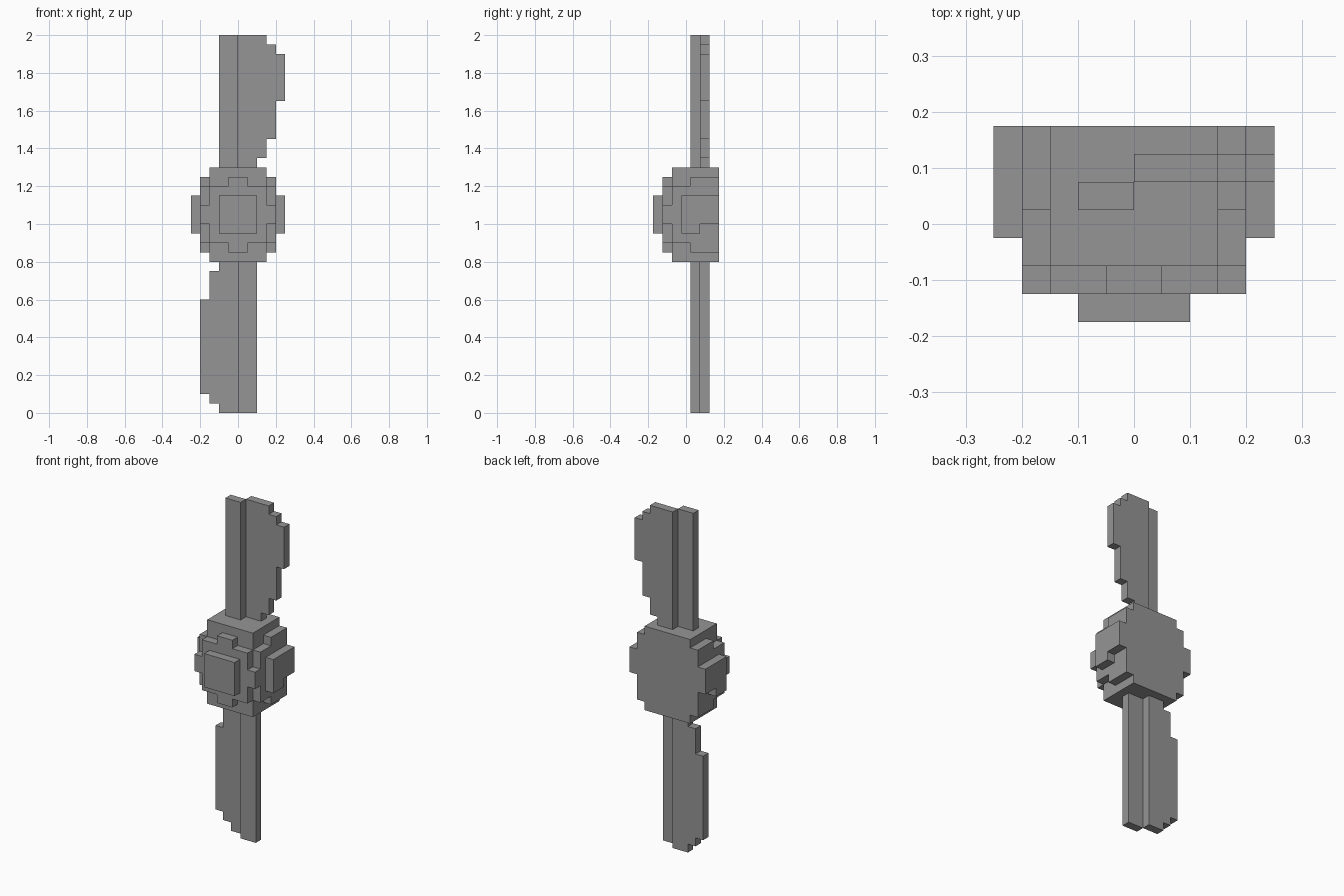
import bpy, bmesh
from mathutils import Vector

if "Cube" in bpy.data.objects:
    bpy.data.objects.remove(bpy.data.objects["Cube"])

U = 0.05          # block size
Y0 = 0.025        # grid offset along y

grey = bpy.data.materials.new("plain grey")
grey.diffuse_color = (0.3, 0.3, 0.3, 1)
grey.use_nodes = True
grey.node_tree.nodes["Principled BSDF"].inputs["Base Color"].default_value = grey.diffuse_color


def blocks(x0, x1, y0, y1, z0, z1):
    """Set of unit blocks filling a box given in grid steps."""
    return {(x, y, z) for x in range(x0, x1) for y in range(y0, y1) for z in range(z0, z1)}


def part(name, cells):
    """Closed outer shell around a set of blocks, with flat areas merged."""
    bm = bmesh.new()
    for c in cells:
        for axis in range(3):
            for side in (0, 1):
                n = list(c)
                n[axis] += 2 * side - 1
                if tuple(n) in cells:
                    continue
                a, b = (axis + 1) % 3, (axis + 2) % 3
                corners = []
                for da, db in ((0, 0), (1, 0), (1, 1), (0, 1)):
                    p = Vector(c)
                    p[axis] += side
                    p[a] += da
                    p[b] += db
                    corners.append(bm.verts.new(p * U + Vector((0, Y0, 0))))
                bm.faces.new(corners if side else corners[::-1])
    bmesh.ops.remove_doubles(bm, verts=bm.verts, dist=0.001)
    bmesh.ops.dissolve_limit(bm, angle_limit=0.01, verts=bm.verts, edges=bm.edges)
    me = bpy.data.meshes.new(name)
    bm.to_mesh(me)
    bm.free()
    me.materials.append(grey)
    ob = bpy.data.objects.new(name, me)
    bpy.context.collection.objects.link(ob)


# Hub: half-round block with a flat back; (half width, y0, y1, z0, z1)
hub = set()
for w, y0, y1, z0, z1 in (
        (3, -2, 3, 16, 26),                                            # core
        (4, -2, 3, 18, 24), (4, 0, 3, 17, 25),                         # side steps
        (5, -1, 1, 19, 23), (5, 1, 3, 20, 23),                         # side bosses
        (1, -3, -2, 17, 25), (3, -3, -2, 18, 24), (4, -3, -2, 20, 22), # front step
        (2, -4, -3, 19, 23)):                                          # nose
    hub |= blocks(-w, w, y0, y1, z0, z1)
part("hub", hub)

# Upper blade: front spar and stepped rear panel
part("upper_blade_spar", blocks(-2, 0, 0, 1, 26, 40))
panel = set()
for x, z0, z1 in ((2, 26, 40), (3, 27, 40), (4, 29, 39), (5, 33, 38)):
    panel |= blocks(0, x, 1, 2, z0, z1)
part("upper_blade_panel", panel)

# Lower blade, turned half a revolution
part("lower_blade_spar", blocks(0, 2, 0, 1, 0, 16))
panel = set()
for x, z0, z1 in ((2, 0, 16), (3, 1, 15), (4, 2, 12)):
    panel |= blocks(-x, 0, 1, 2, z0, z1)
part("lower_blade_panel", panel)
